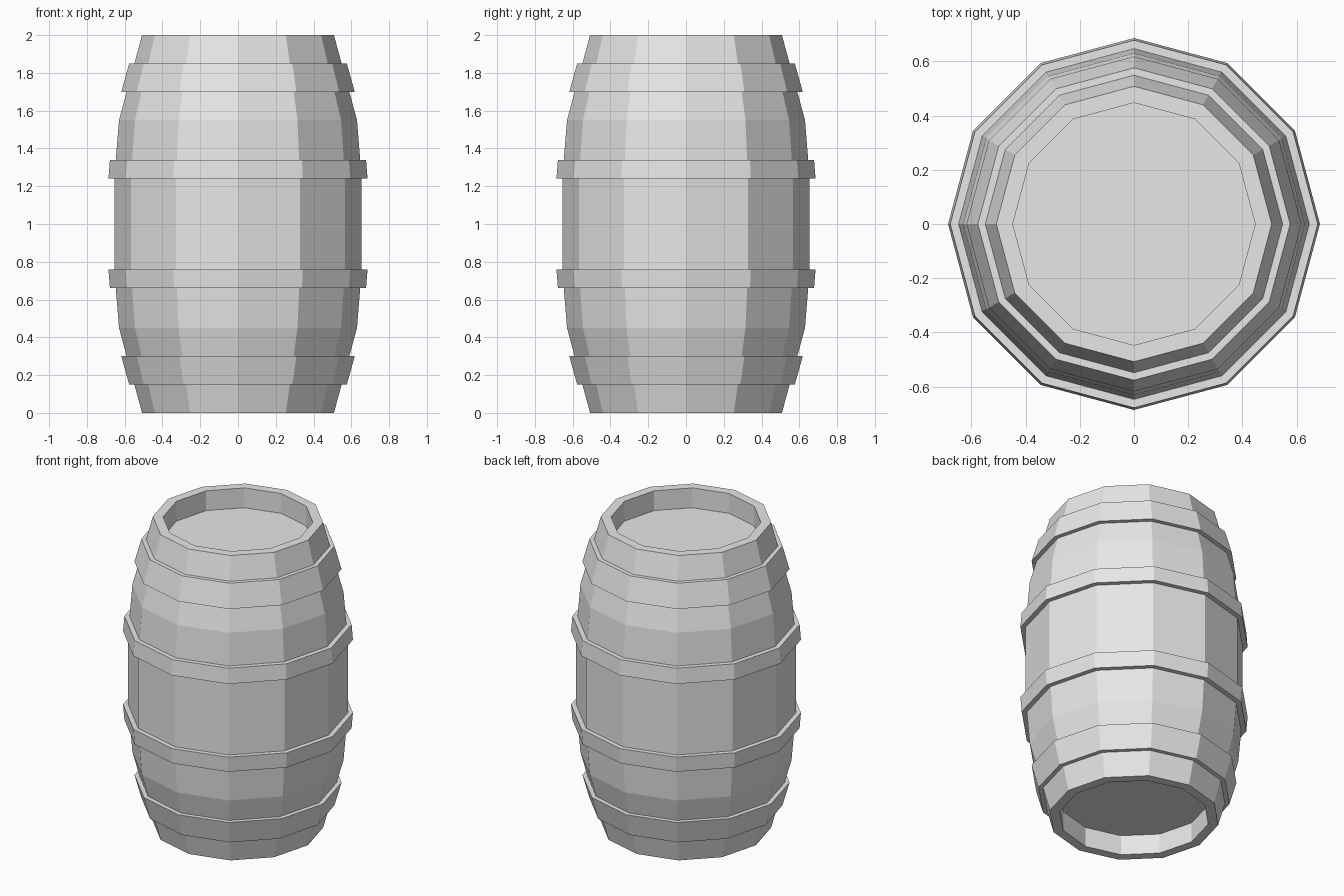
import bpy
import bmesh
import math

SIDES = 12

if "Cube" in bpy.data.objects:
    bpy.data.objects.remove(bpy.data.objects["Cube"])

GREY = (0.8, 0.8, 0.8, 1.0)
mat = bpy.data.materials.new("plain grey")
mat.use_nodes = True
mat.diffuse_color = GREY
mat.node_tree.nodes["Principled BSDF"].inputs["Base Color"].default_value = GREY


def lathe(name, profile, closed):
    """Revolve (radius, z) points; closed joins the ends, otherwise caps them."""
    bm = bmesh.new()
    angles = [2 * math.pi * i / SIDES for i in range(SIDES)]
    rings = [[bm.verts.new((r * math.cos(a), r * math.sin(a), z)) for a in angles]
             for r, z in profile]
    pairs = list(zip(rings, rings[1:]))
    if closed:
        pairs.append((rings[-1], rings[0]))
    else:
        bm.faces.new(rings[0])
        bm.faces.new(rings[-1])
    for low, high in pairs:
        for i in range(SIDES):
            j = (i + 1) % SIDES
            bm.faces.new((low[i], low[j], high[j], high[i]))
    bmesh.ops.recalc_face_normals(bm, faces=bm.faces)
    mesh = bpy.data.meshes.new(name)
    bm.to_mesh(mesh)
    bm.free()
    mesh.materials.append(mat)
    obj = bpy.data.objects.new(name, mesh)
    bpy.context.collection.objects.link(obj)
    return obj


def flipped(points):
    """The same profile turned upside down."""
    return [(r, 2 - z) for r, z in points]


# Bulging body with a recessed lid at both ends
lower = [(0.447, 0.13), (0.447, 0), (0.508, 0), (0.63, 0.45), (0.655, 0.76)]
lathe("barrel_body", lower + flipped(lower)[::-1], closed=False)

# Hoops: (radius, z) of the lower and upper outer edge, embedded in the body
end_hoop = [(0.576, 0.15), (0.618, 0.30), (0.56, 0.30), (0.52, 0.15)]
middle_hoop = [(0.678, 0.66), (0.686, 0.76), (0.63, 0.76), (0.62, 0.66)]
for name, hoop in (("end_hoop", end_hoop), ("middle_hoop", middle_hoop)):
    lathe("lower_" + name, hoop, closed=True)
    lathe("upper_" + name, flipped(hoop), closed=True)
